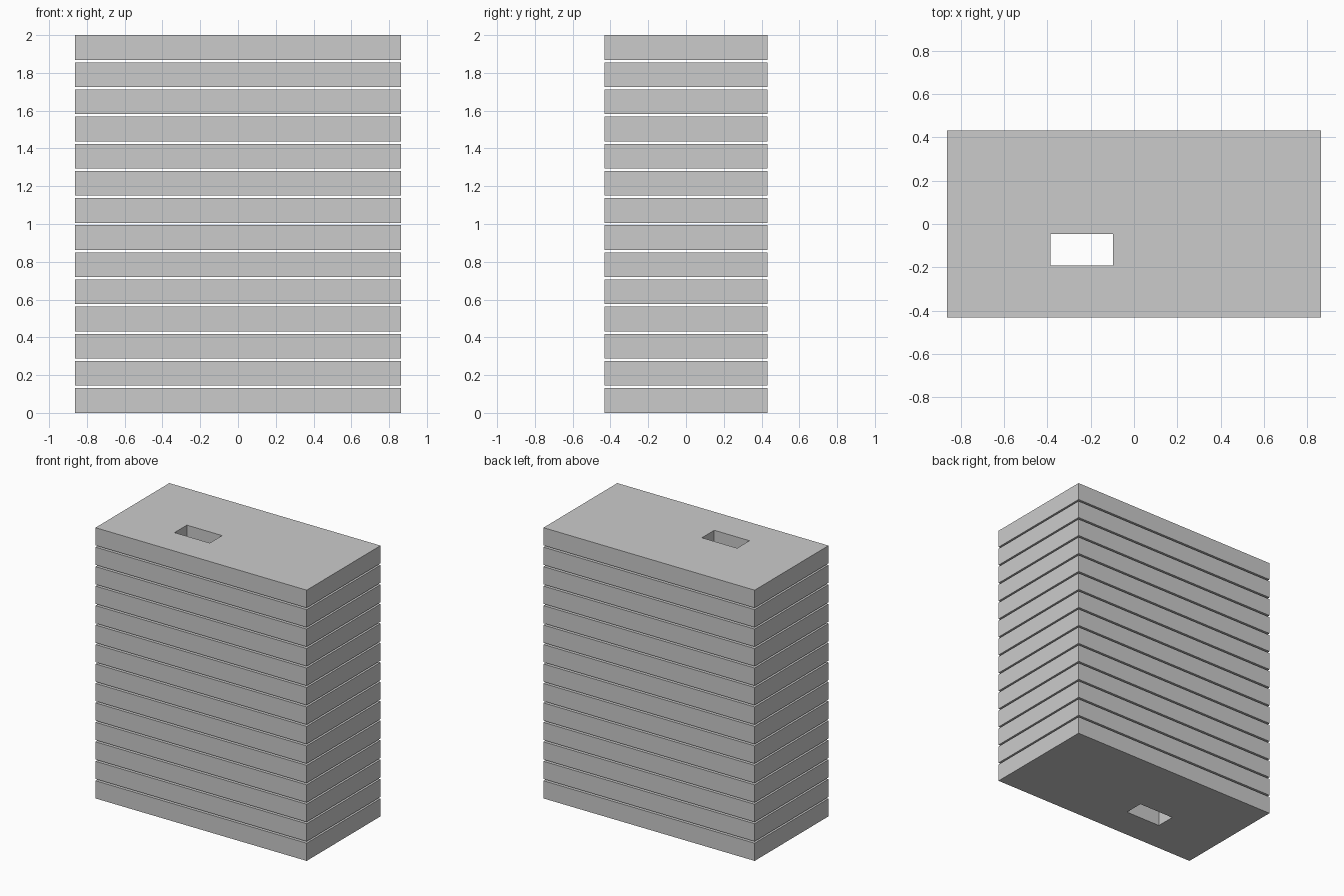
import bpy, bmesh

if "Cube" in bpy.data.objects:
    bpy.data.objects.remove(bpy.data.objects["Cube"])

COUNT = 14
SLAB_H = 2 / 15.3            # 14 slabs and 13 gaps of a tenth of a slab
PITCH = SLAB_H * 1.1
OUTER = (-0.863, 0.863, -0.431, 0.431)
SHAFT = (-0.385, -0.097, -0.191, -0.047)


def ring(bm, rect, z):
    x0, x1, y0, y1 = rect
    return [bm.verts.new((x, y, z)) for x, y in ((x0, y0), (x1, y0), (x1, y1), (x0, y1))]


def slab_mesh():
    # Rectangular plate with a rectangular opening right through it
    bm = bmesh.new()
    rings = [ring(bm, OUTER, 0), ring(bm, OUTER, SLAB_H),
             ring(bm, SHAFT, SLAB_H), ring(bm, SHAFT, 0)]
    for k in range(4):
        a, b = rings[k], rings[(k + 1) % 4]
        for i in range(4):
            j = (i + 1) % 4
            bm.faces.new((a[i], a[j], b[j], b[i]))
    bmesh.ops.recalc_face_normals(bm, faces=bm.faces)
    mesh = bpy.data.meshes.new("floor_slab")
    bm.to_mesh(mesh)
    bm.free()
    return mesh


# Stack of separate floors with open gaps between them
mesh = slab_mesh()
for n in range(COUNT):
    floor = bpy.data.objects.new(f"floor_slab_{n + 1:02d}", mesh)
    floor.location.z = n * PITCH
    bpy.context.collection.objects.link(floor)
